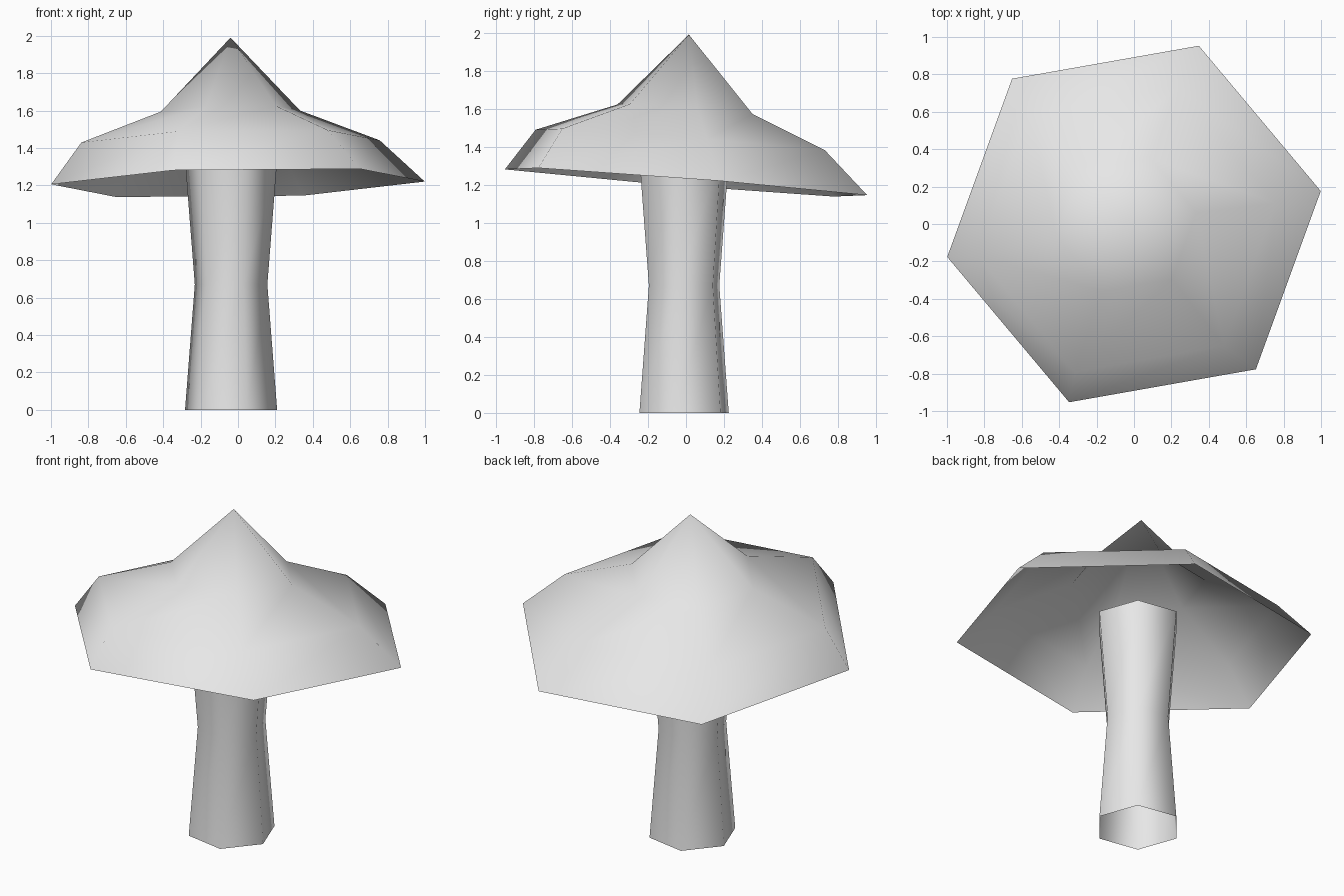
import bpy, bmesh
from math import cos, sin, radians

cube = bpy.data.objects.get("Cube")
if cube:
    bpy.data.objects.remove(cube, do_unlink=True)

SIDES = 6
TILT_X, TILT_Y = 0.0213, -0.0789   # slope of the leaning cap

grey = bpy.data.materials.new("light_grey")
grey.use_nodes = True
colour = (0.8, 0.8, 0.8, 1)
grey.diffuse_color = colour
grey.node_tree.nodes["Principled BSDF"].inputs["Base Color"].default_value = colour


def loft(name, rings, turn, tilt=(0, 0), apex=None):
    """Open six-sided shell through rings of (x, y, z, radius), with an optional tip."""
    bm = bmesh.new()
    loops = []
    for cx, cy, cz, r in rings:
        loop = []
        for i in range(SIDES):
            a = radians(turn) + radians(360) * i / SIDES
            dx, dy = r * cos(a), r * sin(a)
            loop.append(bm.verts.new((cx + dx, cy + dy, cz + tilt[0] * dx + tilt[1] * dy)))
        loops.append(loop)
    for low, high in zip(loops, loops[1:]):
        for i in range(SIDES):
            j = (i + 1) % SIDES
            bm.faces.new((low[i], low[j], high[j], high[i]))
    if apex:
        tip = bm.verts.new(apex)
        top = loops[-1]
        for i in range(SIDES):
            bm.faces.new((top[i], top[(i + 1) % SIDES], tip))
    for face in bm.faces:
        face.smooth = True
    mesh = bpy.data.meshes.new(name)
    bm.to_mesh(mesh)
    bm.free()
    mesh.materials.append(grey)
    obj = bpy.data.objects.new(name, mesh)
    bpy.context.collection.objects.link(obj)
    return obj


# Hollow stem with a narrow waist
loft("mushroom_stem",
     [(-0.037, -0.01, z, r) for z, r in ((0, 0.25), (0.67, 0.197), (1.335, 0.25))],
     turn=-10)

# Hollow, slightly leaning cap with a pointed tip
loft("mushroom_cap",
     [(0, 0, 1.213, 1.014), (-0.04, -0.03, 1.435, 0.81), (-0.04, -0.005, 1.597, 0.378)],
     turn=10, tilt=(TILT_X, TILT_Y), apex=(-0.04, 0.015, 1.99))
